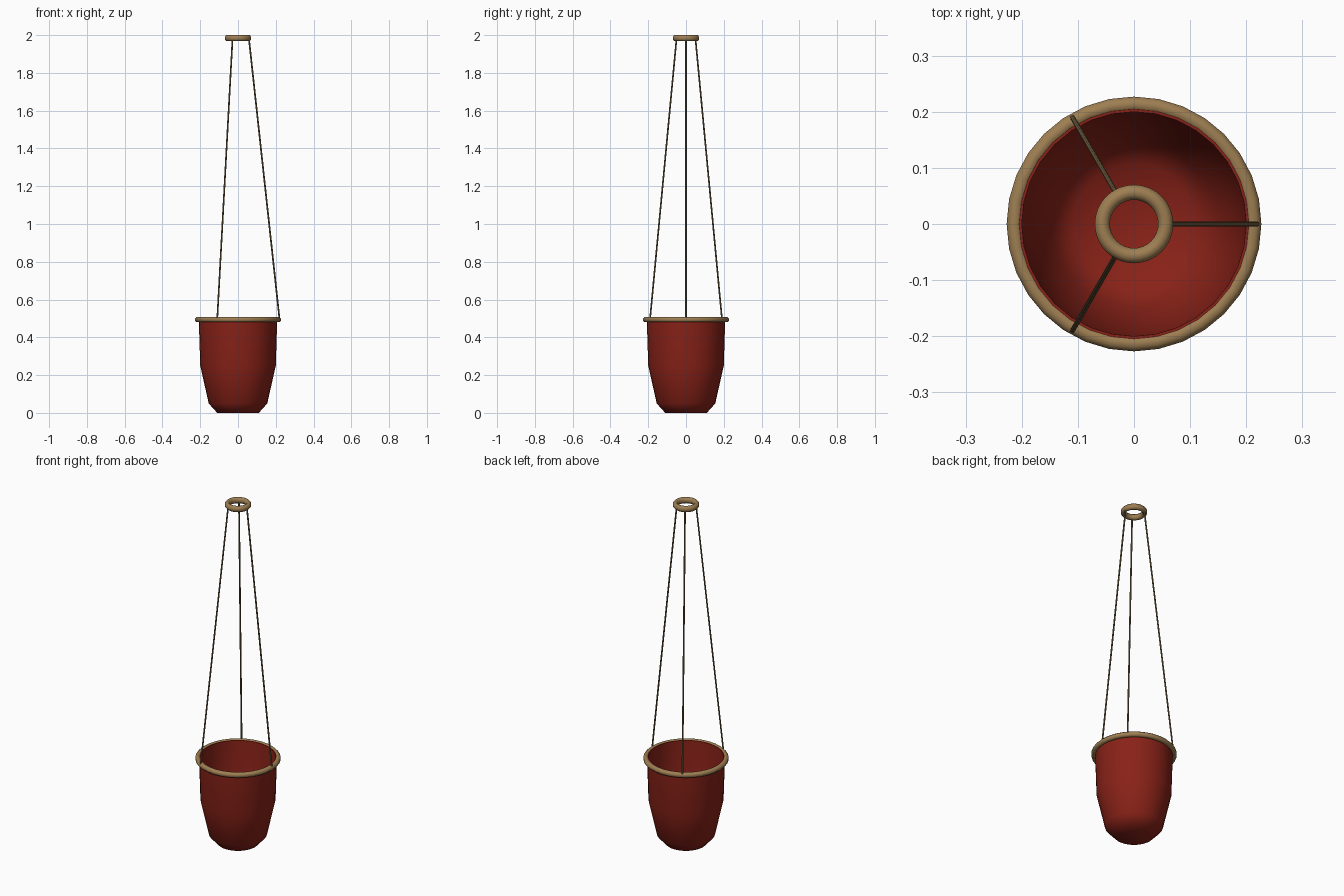
import bpy
import bmesh
import math
from mathutils import Vector, Matrix

cube = bpy.data.objects.get("Cube")
if cube:
    bpy.data.objects.remove(cube, do_unlink=True)

SIDES = 32


def make_material(name, color):
    mat = bpy.data.materials.new(name)
    mat.diffuse_color = color
    mat.use_nodes = True
    bsdf = mat.node_tree.nodes["Principled BSDF"]
    bsdf.inputs["Base Color"].default_value = color
    bsdf.inputs["Roughness"].default_value = 0.7
    return mat


def finish(name, bm, mat, angle):
    bmesh.ops.recalc_face_normals(bm, faces=bm.faces)
    mesh = bpy.data.meshes.new(name)
    bm.to_mesh(mesh)
    bm.free()
    obj = bpy.data.objects.new(name, mesh)
    bpy.context.collection.objects.link(obj)
    mesh.materials.append(mat)
    bpy.ops.object.select_all(action="DESELECT")
    obj.select_set(True)
    bpy.context.view_layer.objects.active = obj
    bpy.ops.object.shade_smooth_by_angle(angle=math.radians(angle))
    return obj


def lathe(name, profile, mat, closed, angle):
    """Turn a (radius, height) profile around the z axis."""
    bm = bmesh.new()
    verts = [bm.verts.new((r, 0, z)) for r, z in profile]
    edges = [bm.edges.new(pair) for pair in zip(verts, verts[1:])]
    if closed:
        edges.append(bm.edges.new((verts[-1], verts[0])))
    bmesh.ops.spin(bm, geom=verts + edges, axis=(0, 0, 1), cent=(0, 0, 0),
                   angle=math.tau, steps=SIDES)
    bmesh.ops.remove_doubles(bm, verts=bm.verts, dist=0.0002)
    return finish(name, bm, mat, angle)


def tube_ring(name, radius, height, half_width, half_height, mat):
    """Ring with an eight-sided section, flat on its outer side."""
    angles = [math.tau * (i + 0.5) / 8 for i in range(8)]
    grow = 1 / math.cos(math.pi / 8)
    section = [(radius + grow * half_width * math.cos(a),
                height + grow * half_height * math.sin(a)) for a in angles]
    return lathe(name, section, mat, True, 60)


def rod(name, start, end, radius, mat):
    axis = end - start
    turn = axis.to_track_quat("Z", "Y").to_matrix().to_4x4()
    bm = bmesh.new()
    bmesh.ops.create_cone(bm, cap_ends=True, segments=8, radius1=radius,
                          radius2=radius, depth=axis.length,
                          matrix=Matrix.Translation((start + end) / 2) @ turn)
    return finish(name, bm, mat, 60)


red = make_material("red_glaze", (0.25, 0.016, 0.009, 1))
tan = make_material("tan_wood", (0.34, 0.21, 0.085, 1))
brown = make_material("brown_cord", (0.17, 0.115, 0.05, 1))

# Pot: outer wall up to the lip, then back down the inside
pot_profile = [(0, 0), (0.11, 0), (0.155, 0.05), (0.2, 0.25), (0.208, 0.505),
               (0.2, 0.505), (0.192, 0.252), (0.148, 0.056), (0.107, 0.01),
               (0, 0.01)]
lathe("pot", pot_profile, red, False, 60)

# Rim band and hanging ring
tube_ring("rim", 0.2135, 0.494, 0.0135, 0.014, tan)
tube_ring("hanging_ring", 0.0565, 1.984, 0.0135, 0.016, tan)

# Three cords from the rim to the hanging ring
for i, side in enumerate(("left", "back_right", "front_right")):
    a = math.tau * i / 3
    out = Vector((math.cos(a), math.sin(a), 0))
    rod(side + "_cord", out * 0.22 + Vector((0, 0, 0.495)),
        out * 0.058 + Vector((0, 0, 1.98)), 0.0045, brown)
